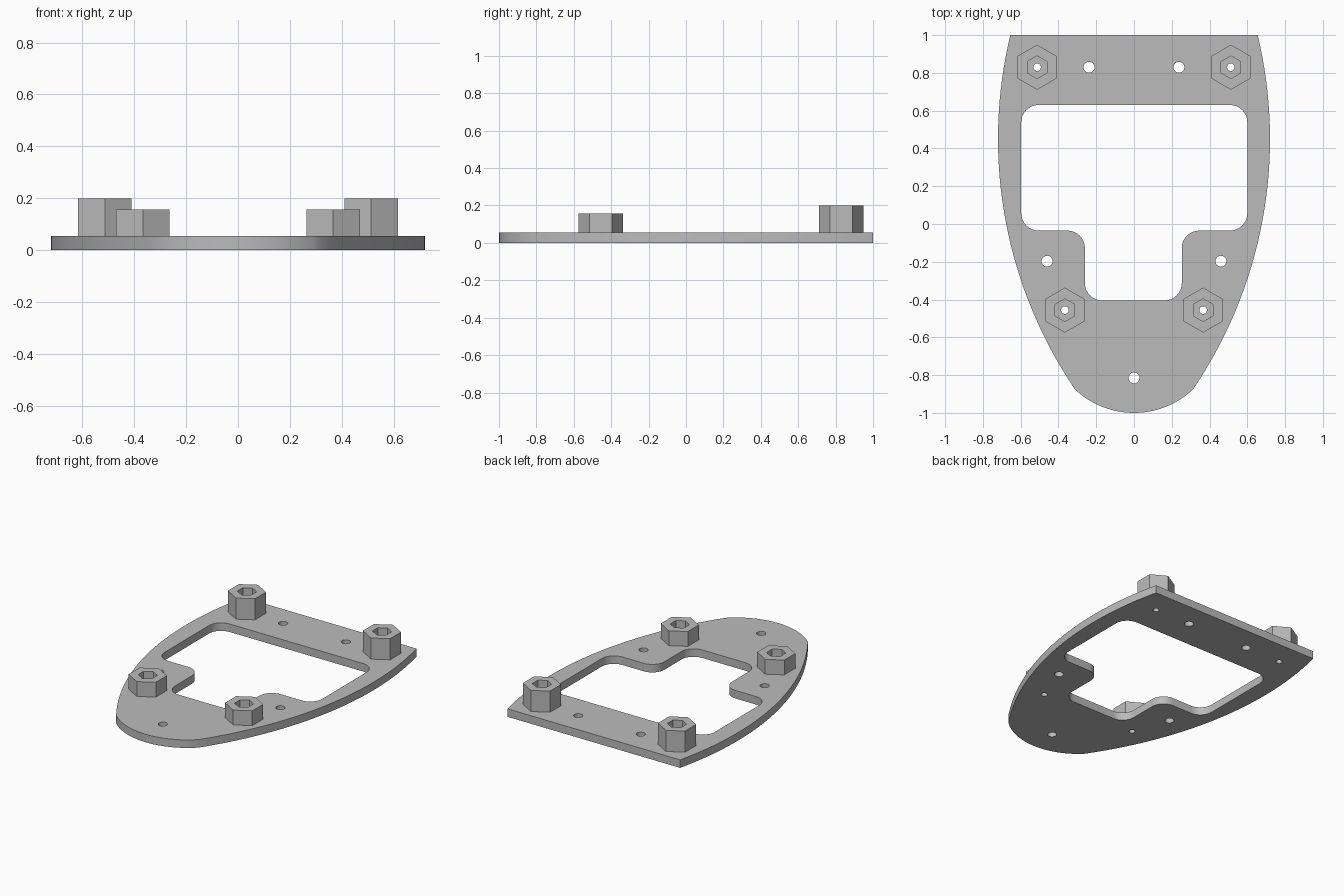
import bpy, bmesh
from math import sin, cos, pi, asin, sqrt
from mathutils import Vector

cube = bpy.data.objects.get("Cube")
if cube:
    bpy.data.objects.remove(cube, do_unlink=True)

grey = bpy.data.materials.new("plain_grey")
grey.use_nodes = True
grey.diffuse_color = (0.5, 0.5, 0.5, 1)
grey.node_tree.nodes["Principled BSDF"].inputs["Base Color"].default_value = (0.5, 0.5, 0.5, 1)


def ring(x, y, r, n):
    """Regular polygon with a corner pointing along y."""
    return [(x + r * sin(2 * pi * i / n), y + r * cos(2 * pi * i / n)) for i in range(n)]


def fillet(corners, r, steps=8):
    """Round every right-angled corner of a closed outline."""
    pts = []
    for i, c in enumerate(corners):
        p = Vector(c)
        a = (Vector(corners[i - 1]) - p).normalized()
        b = (Vector(corners[(i + 1) % len(corners)]) - p).normalized()
        for k in range(steps + 1):
            t = pi / 2 * k / steps
            pts.append(tuple(p + r * (a + b) - r * (b * cos(t) + a * sin(t))))
    return pts


def prism(name, loops, z0, z1):
    """Extrude an outline (first loop) with holes (other loops)."""
    bm = bmesh.new()
    for loop in loops:
        vs = [bm.verts.new((x, y, z0)) for x, y in loop]
        for i, v in enumerate(vs):
            bm.edges.new((vs[i - 1], v))
    bmesh.ops.triangle_fill(bm, edges=bm.edges[:], use_beauty=True, normal=(0, 0, 1))
    out = bmesh.ops.extrude_face_region(bm, geom=bm.faces[:], use_keep_orig=True)
    top = [g for g in out["geom"] if isinstance(g, bmesh.types.BMVert)]
    bmesh.ops.translate(bm, verts=top, vec=(0, 0, z1 - z0))
    bmesh.ops.recalc_face_normals(bm, faces=bm.faces[:])
    bmesh.ops.dissolve_limit(bm, angle_limit=0.001, verts=[], edges=[
        e for e in bm.edges if len(e.link_faces) == 2 and abs(e.verts[0].co.z - e.verts[1].co.z) < 1e-6])
    me = bpy.data.meshes.new(name)
    bm.to_mesh(me)
    bm.free()
    me.materials.append(grey)
    ob = bpy.data.objects.new(name, me)
    bpy.context.collection.objects.link(ob)
    bpy.ops.object.select_all(action="DESELECT")
    ob.select_set(True)
    bpy.context.view_layer.objects.active = ob
    bpy.ops.object.shade_smooth_by_angle(angle=pi / 7)
    return ob


THICK = 0.055

# Plate outline: large side arc, then a small nose arc, mirrored in x
side_r, side_y, side_x = 2.36, 0.45, 0.72
right = []
for i in range(33):
    y = 1 - 1.875 * i / 32
    right.append((side_x - side_r + sqrt(side_r ** 2 - (y - side_y) ** 2), y))
nose_x, nose_y = right[-1]
drop = nose_y + 1
nose_r = (nose_x ** 2 + drop ** 2) / (2 * drop)
half = asin(nose_x / nose_r)
for i in range(1, 12):
    t = half * (1 - i / 12)
    right.append((nose_r * sin(t), nose_r - 1 - nose_r * cos(t)))
outline = right + [(0, -1)] + [(-x, y) for x, y in reversed(right)]

# T-shaped window with rounded corners
window = fillet([(-0.597, 0.63), (0.6, 0.63), (0.6, -0.035), (0.253, -0.035),
                 (0.253, -0.405), (-0.26, -0.405), (-0.26, -0.035), (-0.597, -0.035)], 0.092)

# Standoff positions and top heights
standoffs = {"back": (0.513, 0.83, 0.2), "front": (0.366, -0.456, 0.157)}

holes = [ring(0, -0.815, 0.029, 32)]
for s in (-1, 1):
    holes += [ring(s * 0.238, 0.83, 0.029, 32), ring(s * 0.46, -0.197, 0.029, 32)]
    holes += [ring(s * x, y, 0.02, 32) for x, y, z in standoffs.values()]

prism("base_plate", [outline, window] + holes, 0, THICK)

# Hexagonal standoffs with hexagonal sockets
for end, (x, y, top) in standoffs.items():
    for label, s in (("left", 1), ("right", -1)):
        prism(f"{end}_{label}_standoff", [ring(s * x, y, 0.119, 6), ring(s * x, y, 0.06, 6)], THICK, top)
